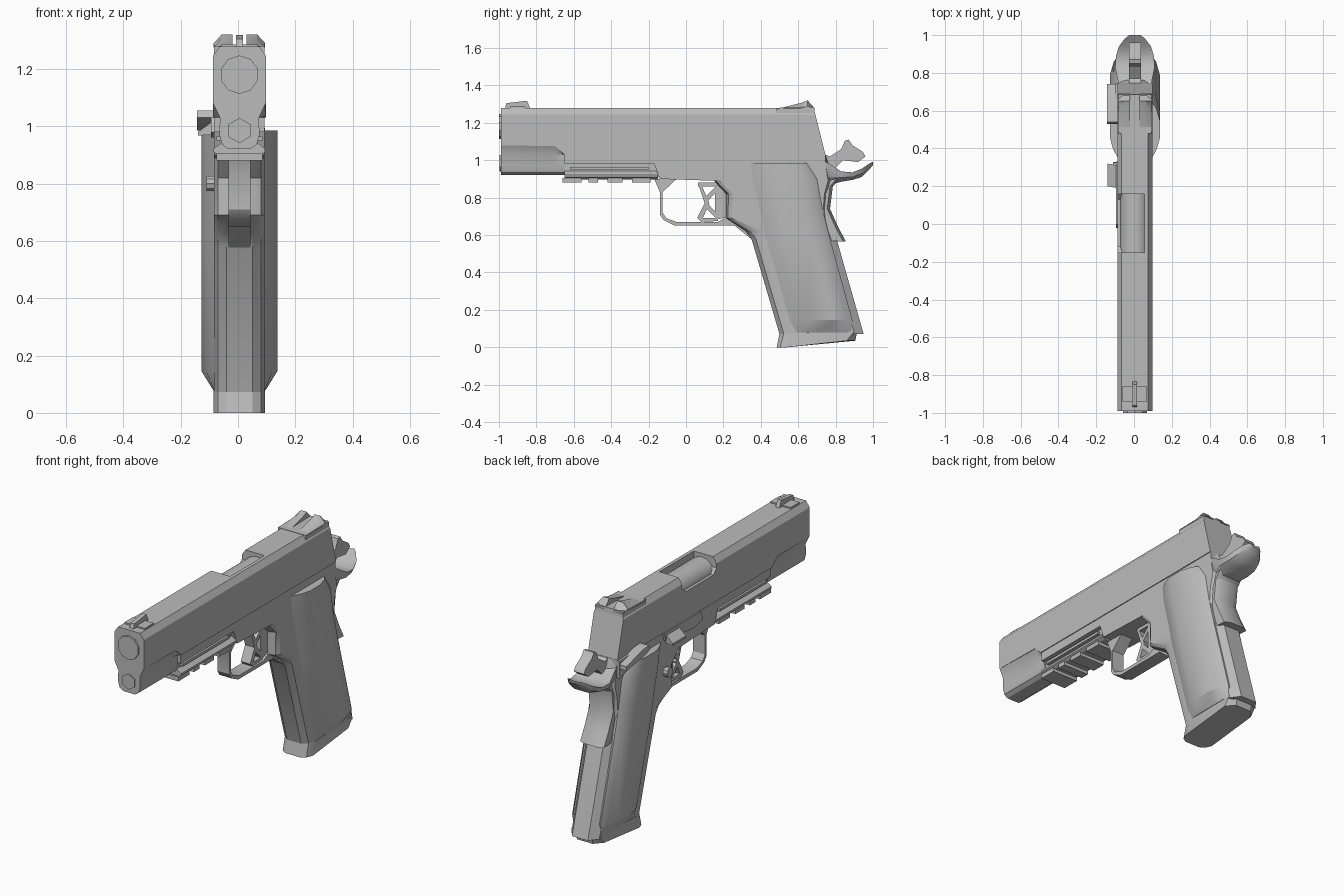
import bpy, bmesh, math
from mathutils import Vector

if "Cube" in bpy.data.objects:
    bpy.data.objects.remove(bpy.data.objects["Cube"], do_unlink=True)

CX = 0.005  # lateral centre line
GREY = (0.5, 0.5, 0.5, 1.0)
mat = bpy.data.materials.new("gunmetal_grey")
mat.use_nodes = True
mat.diffuse_color = GREY
mat.node_tree.nodes["Principled BSDF"].inputs["Base Color"].default_value = GREY
parts = []


def finish(name, bm):
    bmesh.ops.recalc_face_normals(bm, faces=bm.faces)
    me = bpy.data.meshes.new(name)
    bm.to_mesh(me)
    bm.free()
    me.materials.append(mat)
    ob = bpy.data.objects.new(name, me)
    ob.location.x = CX
    bpy.context.collection.objects.link(ob)
    parts.append(ob)
    return ob


def loft(name, rings):
    """Skin closed rings of equal length and cap both ends."""
    bm = bmesh.new()
    vs = [[bm.verts.new(p) for p in r] for r in rings]
    n = len(vs[0])
    for a, b in zip(vs, vs[1:]):
        for i in range(n):
            j = (i + 1) % n
            bm.faces.new((a[i], a[j], b[j], b[i]))
    bm.faces.new(vs[0])
    bm.faces.new(vs[-1])
    return finish(name, bm)


def prism(name, outline, x0, x1):
    """Side outline in (y, z) extruded across x."""
    return loft(name, [[(x, y, z) for y, z in outline] for x in (x0, x1)])


def box(name, x0, x1, y0, y1, z0, z1):
    return prism(name, [(y0, z0), (y1, z0), (y1, z1), (y0, z1)], x0, x1)


def mirrored(pts):
    """Right half of an (x, z) section, closed by its mirror image."""
    return pts + [(-x, z) for x, z in reversed(pts)]


def rod(name, r, sides, y0, y1, z, turn=0.0):
    ring = [(r * math.cos(turn + math.tau * i / sides),
             z + r * math.sin(turn + math.tau * i / sides)) for i in range(sides)]
    return loft(name, [[(x, y, h) for x, h in ring] for y in (y0, y1)])


# Slide, with raised underside at the nose and a slanted rear
def slide_ring(y, bottom, slant=0.0):
    sec = mirrored([(0.093, bottom), (0.093, 1.245), (0.07, 1.278)])
    return [(x, y - slant * (z - 1.03), z) for x, z in sec]


slide = loft("slide", [slide_ring(-0.99, 1.08), slide_ring(-0.70, 1.075),
                       slide_ring(-0.65, 1.03), slide_ring(0.745, 1.03, 0.25)])

# Ejection port cut
cutter = prism("port_cutter", [(-0.15, 1.22), (-0.12, 1.19), (0.13, 1.19),
                               (0.16, 1.22), (0.16, 1.4), (-0.15, 1.4)], -0.2, 0.05)
parts.remove(cutter)
cutter.hide_render = True
cutter.hide_set(True)
cut = slide.modifiers.new("port", 'BOOLEAN')
cut.operation = 'DIFFERENCE'
cut.object = cutter
cut.solver = 'EXACT'
dg = bpy.context.evaluated_depsgraph_get()
cut_mesh = bpy.data.meshes.new_from_object(slide.evaluated_get(dg))
slide.modifiers.clear()
slide.data = cut_mesh
bpy.data.objects.remove(cutter, do_unlink=True)

# Barrel, recoil plug and the lug below the muzzle
rod("barrel_chamber", 0.078, 20, -0.16, 0.17, 1.18)
rod("muzzle", 0.067, 10, -1.0, -0.9, 1.18, math.pi / 10)
rod("recoil_plug", 0.044, 6, -0.996, -0.9, 0.985, math.pi / 6)
lug = mirrored([(0.038, 0.92), (0.06, 0.935), (0.07, 0.97), (0.068, 1.03), (0.093, 1.082)])
loft("slide_nose", [[(x, -0.99, z) for x, z in lug], [(x, -0.70, z) for x, z in lug],
                    [(x, -0.65, min(z, 1.035)) for x, z in lug]])

# Front sight on its base
prism("front_sight", [(-0.97, 1.27), (-0.83, 1.27), (-0.85, 1.318), (-0.96, 1.305)], -0.012, 0.012)
box("front_sight_base", -0.065, 0.065, -0.94, -0.86, 1.27, 1.286)

# Rear sight with a notch between two ears
base = [(0.48, 1.245), (0.69, 1.245), (0.685, 1.285), (0.48, 1.28)]
prism("rear_sight_base", base, -0.088, 0.088)
for side in (-1, 1):
    def ear(x, top):
        return [(side * x, y, z) for y, z in
                [(0.49, 1.275), (0.69, 1.275), (0.65, top), (0.62, top - 0.012)]]
    loft("rear_sight_ear", [ear(0.025, 1.32), ear(0.062, 1.32), ear(0.09, 1.29)])

# Frame below the slide and accessory rail
prism("frame", [(-0.65, 0.98), (-0.17, 0.98), (-0.14, 0.90), (0.16, 0.89), (0.75, 0.89),
                (0.745, 1.035), (-0.65, 1.035)], -0.088, 0.088)
box("dust_cover", -0.062, 0.062, -0.65, -0.14, 0.91, 0.99)
rail = mirrored([(0.07, 0.898), (0.09, 0.91), (0.09, 0.922), (0.062, 0.942)])
loft("rail", [[(x, y, z) for x, z in rail] for y in (-0.65, -0.15)])
for y0, y1 in [(-0.66, -0.56), (-0.52, -0.47), (-0.42, -0.34), (-0.29, -0.19)]:
    box("rail_tooth", -0.08, 0.08, y0, y1, 0.88, 0.905)
for s in (-1, 1):
    box("rail_rib", *sorted((s * 0.06, s * 0.08)), -0.62, -0.2, 0.95, 0.965)

# Trigger guard: a thin strip following the outer and inner paths
prism("trigger_guard", [(-0.17, 0.90), (-0.14, 0.83), (-0.14, 0.71), (-0.12, 0.68), (-0.06, 0.65),
                        (0.26, 0.65), (0.36, 0.57), (0.40, 0.62), (0.24, 0.71), (0.17, 0.67),
                        (-0.05, 0.67), (-0.105, 0.69), (-0.125, 0.72), (-0.125, 0.83),
                        (-0.05, 0.90)], -0.038, 0.038)

# Skeleton trigger made of bars
trigger_bars = [
    [(0.065, 0.875), (0.08, 0.875), (0.125, 0.77), (0.10, 0.77)],
    [(0.10, 0.77), (0.125, 0.77), (0.09, 0.69), (0.06, 0.69)],
    [(0.065, 0.86), (0.17, 0.86), (0.17, 0.88), (0.065, 0.88)],
    [(0.06, 0.69), (0.08, 0.67), (0.17, 0.675), (0.17, 0.69)],
    [(0.155, 0.68), (0.23, 0.70), (0.23, 0.88), (0.155, 0.88)],
    [(0.10, 0.80), (0.16, 0.86), (0.16, 0.83), (0.115, 0.78)],
    [(0.10, 0.75), (0.16, 0.69), (0.16, 0.72), (0.115, 0.77)],
]
for bar in trigger_bars:
    prism("trigger_bar", bar, -0.03, 0.03)


# Grip core: faceted section at each height
def grip_ring(z, f, fs, bs, b, w=0.088, tilt=0.0):
    half = [(0.045, f, z), (0.075, (f * 2 + fs) / 3, z), (w, fs, z),
            (w, bs, z + tilt), (0.05, b, z + tilt)]
    return half + [(-x, y, h) for x, y, h in reversed(half)]


loft("grip_frame", [grip_ring(*s) for s in [
    (0.07, 0.50, 0.57, 0.90, 0.95), (0.58, 0.35, 0.42, 0.76, 0.805),
    (0.62, 0.32, 0.40, 0.745, 0.79), (0.69, 0.215, 0.245, 0.73, 0.77),
    (0.82, 0.215, 0.25, 0.74, 0.76), (0.89, 0.15, 0.18, 0.76, 0.79),
    (1.03, 0.15, 0.18, 0.735, 0.745)]])

# Magazine floor plate
loft("magazine_base", [grip_ring(0.0, 0.485, 0.54, 0.86, 0.905, 0.09, 0.035),
                       grip_ring(0.075, 0.50, 0.57, 0.90, 0.915, 0.09, 0.01)])

# Grip panels, chamfered at the foot
panel = [(0.08, 0.59, 0.88, 0.092), (0.145, 0.555, 0.89, 0.132), (0.60, 0.425, 0.765, 0.132),
         (0.76, 0.39, 0.725, 0.132), (0.90, 0.355, 0.70, 0.132), (0.985, 0.345, 0.645, 0.132)]
for side, label in ((1, "left"), (-1, "right")):
    loft("grip_panel_" + label, [[
        (side * 0.06, f, z), (side * 0.088, f, z), (side * (w * 0.6 + 0.036), f + 0.05, z),
        (side * w, f + 0.11, z), (side * w, b - 0.1, z), (side * (w * 0.5 + 0.046), b - 0.03, z),
        (side * 0.088, b, z), (side * 0.06, b, z)] for z, f, b, w in panel])

# Grip safety and flared tang
safety = [(0.70, 0.88), (0.72, 0.75), (0.78, 0.57), (0.855, 0.565), (0.815, 0.64),
          (0.77, 0.74), (0.785, 0.86), (0.82, 0.9)]
loft("grip_safety", [[(x, y - (0.015 if abs(x) > 0.05 else 0), z) for y, z in safety]
                     for x in (-0.075, -0.045, 0.045, 0.075)])
tang = [(0.70, 0.085, 0.87, 1.01), (0.76, 0.09, 0.865, 0.985), (0.83, 0.105, 0.885, 0.94),
        (0.89, 0.10, 0.895, 0.935), (0.94, 0.085, 0.91, 0.955), (0.98, 0.055, 0.95, 0.982),
        (1.0, 0.03, 0.975, 0.992)]
loft("tang", [[(-w, y, t), (-w * 0.4, y, t - 0.005), (w * 0.4, y, t - 0.005), (w, y, t),
               (w * 0.9, y, b * 0.6 + t * 0.4), (w * 0.5, y, b), (-w * 0.5, y, b),
               (-w * 0.9, y, b * 0.6 + t * 0.4)] for y, w, b, t in tang])

# Hammer
prism("hammer", [(0.72, 1.04), (0.72, 0.97), (0.80, 0.96), (0.84, 1.0), (0.92, 0.99), (0.96, 1.02),
                 (0.945, 1.045), (0.89, 1.08), (0.87, 1.11), (0.85, 1.105), (0.83, 1.06),
                 (0.77, 1.02)], -0.032, 0.032)

# Thumb safety, slide stop and magazine catch on the right side
prism("thumb_safety_plate", [(0.56, 0.99), (0.74, 0.93), (0.745, 1.03), (0.60, 1.035)], -0.105, -0.07)
prism("thumb_safety_lever", [(0.53, 1.03), (0.56, 1.015), (0.74, 0.985), (0.74, 1.01),
                             (0.60, 1.05), (0.54, 1.055)], -0.148, -0.08)
prism("slide_stop", [(-0.02, 0.98), (0.05, 0.96), (0.32, 0.985), (0.33, 1.03), (0.0, 1.03)],
      -0.1, -0.07)
loft("slide_stop_thumb_pad", [
    [(-0.09, y0, 0.97), (-0.145, y0 + 0.01, 0.968), (-0.145, y0 + 0.01, 0.98), (-0.09, y0, 1.02)]
    for y0 in (0.19, 0.31)])
rod("magazine_catch", 0.028, 10, 0.0, 0.035, 0.0)
catch = parts[-1]
catch.rotation_euler.z = math.radians(90)
catch.location = (-0.075, 0.30, 0.80)

# Smooth shading that keeps the hard edges
bpy.ops.object.select_all(action='DESELECT')
for ob in parts:
    ob.select_set(True)
bpy.context.view_layer.objects.active = slide
bpy.ops.object.shade_smooth_by_angle(angle=math.radians(30))
